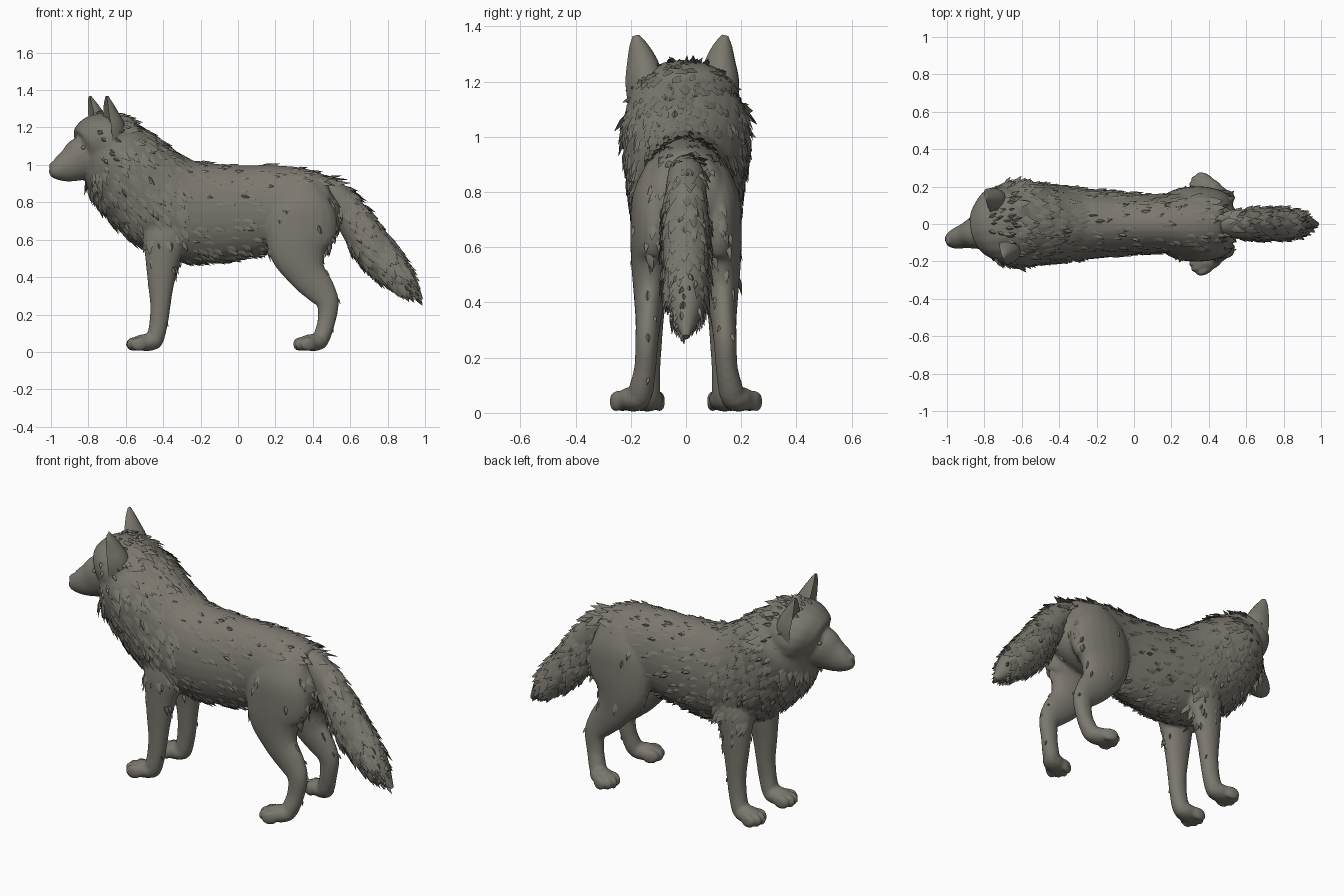
import bpy, bmesh, math, random
from mathutils import Vector, Matrix

random.seed(4)
if "Cube" in bpy.data.objects:
    bpy.data.objects.remove(bpy.data.objects["Cube"])

fur_grey = bpy.data.materials.new("fur_grey")
fur_grey.use_nodes = True
COLOUR = (0.2, 0.187, 0.158, 1)
fur_grey.diffuse_color = COLOUR
fur_grey.node_tree.nodes["Principled BSDF"].inputs["Base Color"].default_value = COLOUR


def finish(bm, name, angle=60):
    mesh = bpy.data.meshes.new(name)
    bm.to_mesh(mesh)
    bm.free()
    mesh.materials.append(fur_grey)
    obj = bpy.data.objects.new(name, mesh)
    bpy.context.collection.objects.link(obj)
    bpy.ops.object.select_all(action="DESELECT")
    obj.select_set(True)
    bpy.context.view_layer.objects.active = obj
    bpy.ops.object.shade_smooth_by_angle(angle=math.radians(angle))
    return obj


def spline(stations, steps=5):
    """Smooth the stations with a Catmull-Rom curve."""
    pts = [Vector(s) for s in stations]
    pts = [pts[0]] + pts + [pts[-1]]
    out = []
    for a, b, c, d in zip(pts, pts[1:], pts[2:], pts[3:]):
        for i in range(steps):
            t = i / steps
            out.append(b + (c - a) * t / 2 + (a * 2 - b * 5 + c * 4 - d) * t * t / 2
                       + (b * 3 - a - c * 3 + d) * t ** 3 / 2)
    return out + [pts[-1]]


def loft(bm, stations, place=Matrix(), flip=1, dent=0, sides=20):
    """Tube through (x, y, z, depth radius, side radius) stations."""
    pts = spline(stations)
    centres = [Vector((p[0], p[1] * flip, p[2])) for p in pts]
    rings = []
    for i, p in enumerate(pts):
        along = (centres[min(i + 1, len(pts) - 1)] - centres[max(i - 1, 0)]).normalized()
        side = (Vector((0, 1, 0)) - along * along.y).normalized()
        up = along.cross(side)
        ring = []
        for k in range(sides):
            a = math.tau * k / sides
            h = math.cos(a)
            if dent and h * up.x < 0:
                h *= -dent
            ring.append(bm.verts.new(place @ (centres[i] + up * h * p[3] + side * math.sin(a) * p[4])))
        rings.append(ring)
    faces = [bm.faces.new((r[k], r[(k + 1) % sides], q[(k + 1) % sides], q[k]))
             for r, q in zip(rings, rings[1:]) for k in range(sides)]
    faces += [bm.faces.new(rings[0]), bm.faces.new(rings[-1])]
    bmesh.ops.recalc_face_normals(bm, faces=faces)


def ball(bm, centre, size, place=Matrix()):
    shape = place @ Matrix.Translation(centre) @ Matrix.Diagonal((*size, 1))
    bmesh.ops.create_uvsphere(bm, u_segments=16, v_segments=10, radius=1, matrix=shape)


def paw(bm, x, y, turn):
    """Pad with four toes pointing toward -x."""
    place = Matrix.Translation((x, y, 0)) @ Matrix.Rotation(turn, 4, "Z")
    ball(bm, (0, 0, .05), (.085, .058, .046), place)
    for k in (-1.5, -.5, .5, 1.5):
        ball(bm, (-.075 + abs(k) * .02, k * .033, .042), (.046, .019, .039), place)


# Torso and neck
body_bm = bmesh.new()
loft(body_bm, [(.535, 0, .8, .05, .06), (.49, 0, .785, .16, .13), (.35, 0, .77, .215, .172),
               (.15, 0, .765, .235, .157), (0, 0, .748, .252, .165), (-.2, 0, .745, .27, .185),
               (-.36, 0, .78, .268, .2), (-.5, 0, .875, .257, .215), (-.6, 0, .98, .237, .23),
               (-.67, 0, 1.065, .2, .225), (-.73, 0, 1.12, .145, .18)], sides=28)

# Skull and muzzle, turned slightly to one side
head = Matrix.Translation((-.75, -.02, 0)) @ Matrix.Rotation(math.radians(16), 4, "Z")
loft(body_bm, [(.19, 0, 1.09, .1, .14), (.12, 0, 1.115, .145, .19), (.06, 0, 1.115, .165, .21),
               (0, 0, 1.105, .165, .2), (-.045, 0, 1.09, .145, .16), (-.075, 0, 1.075, .11, .115),
               (-.09, 0, 1.07, .07, .07)], head)
loft(body_bm, [(-.02, 0, 1.055, .11, .11), (-.09, 0, 1.03, .118, .092), (-.15, 0, 1, .094, .07),
               (-.2, 0, .983, .074, .058), (-.24, 0, .976, .05, .046), (-.262, 0, .982, .024, .026)], head)
ball(body_bm, (-.25, 0, 1), (.02, .026, .018), head)
for s in (-1, 1):
    ball(body_bm, (-.068, s * .07, 1.125), (.04, .035, .025), head)

# Legs and paws
for s in (-1, 1):
    loft(body_bm, [(.35, .08, .9, .09, .06), (.345, .105, .78, .172, .088), (.335, .115, .66, .195, .087),
                   (.325, .125, .54, .16, .074), (.368, .132, .42, .105, .057), (.44, .137, .33, .082, .046),
                   (.48, .142, .26, .06, .042), (.472, .148, .16, .048, .04),
                   (.445, .165, .07, .045, .045), (.43, .17, .03, .03, .03)], flip=s)
    paw(body_bm, .4, s * .19, -s * .4)
    loft(body_bm, [(-.38, .09, .78, .1, .06), (-.39, .115, .62, .12, .072), (-.405, .124, .48, .09, .063),
                   (-.412, .13, .36, .07, .052), (-.415, .133, .25, .055, .046), (-.425, .136, .15, .05, .043),
                   (-.445, .138, .06, .045, .045), (-.46, .14, .03, .03, .03)], flip=s)
    paw(body_bm, -.49, s * .14, -s * .1)

# Fuse into one smooth skin
body = finish(body_bm, "body")
remesh = body.modifiers.new("fuse", "REMESH")
remesh.mode = "VOXEL"
remesh.voxel_size = .01
remesh.use_smooth_shade = True
soften = body.modifiers.new("soften", "SMOOTH")
soften.factor = .5
soften.iterations = 5
evaluated = body.evaluated_get(bpy.context.evaluated_depsgraph_get())
skin = bpy.data.meshes.new_from_object(evaluated)
body.modifiers.clear()
body.data = skin

# Ears, hollowed toward the face
for s, label in ((-1, "ear_near"), (1, "ear_far")):
    bm = bmesh.new()
    loft(bm, [(.02, .13, 1.13, .1, .075), (.015, .14, 1.2, .095, .072), (.005, .148, 1.27, .07, .056),
              (0, .16, 1.33, .038, .034), (0, .168, 1.367, .012, .012)], head, s, dent=.2)
    finish(bm, label)

# Eyes
for s, label in ((-1, "eye_near"), (1, "eye_far")):
    bm = bmesh.new()
    ball(bm, (-.1, s * .076, 1.093), (.014, .014, .012), head)
    finish(bm, label)

# Tail
bm = bmesh.new()
loft(bm, [(.42, 0, .89, .05, .05), (.5, 0, .85, .075, .068), (.6, 0, .735, .092, .08),
          (.695, 0, .59, .102, .085), (.785, 0, .483, .098, .083), (.885, 0, .38, .074, .063),
          (.98, 0, .275, .012, .012)])
tail = finish(bm, "tail")


def tuft(bm, p, n, flow, length, width, lift):
    """One pointed lock of fur lying along the flow."""
    d = (flow - n * flow.dot(n)).normalized()
    side = n.cross(d)
    root, mid = p - n * .008, p + d * length * .45
    tip = p + d * length + n * lift
    left, right = mid + side * width - n * .006, mid - side * width - n * .006
    root, left, right, tip, ridge = [bm.verts.new(v) for v in
                                     (root, left, right, tip, mid + n * (lift * .4 + .004))]
    for tri in ((root, ridge, left), (root, right, ridge), (left, ridge, tip), (ridge, right, tip)):
        bm.faces.new(tri)


def body_fur(p, n):
    """Chance, flow and length of a tuft at a point of the body."""
    if p.x < -.83 or (p.x < -.77 and p.z > .98 and n.x < -.4):
        return 0, None, 0
    if p.z < .43:
        return (.1 if n.x > .5 and p.z > .12 else 0), Vector((.25, 0, -1)), .045
    if p.x < -.66 and p.z > 1:
        return .6, Vector((.8, 0, -.5)), .06
    if p.x < -.3 and p.z < .6 and abs(p.y) > .06:
        return (.6 if n.x > .4 else .12), Vector((.3, 0, -1)), .06
    if p.x < -.3:
        return .75, Vector((.55, 0, -.85 if n.z < .5 else -.2)), .1
    if p.z < .58 and p.x < .16:
        return .7, Vector((.8, 0, -.7)), .085
    if p.x > .15 and p.z < .9:
        return (.35 if n.x > .5 else .02), Vector((.2, 0, -1)), .075
    return .35, Vector((1, 0, -.25)), .09


def scatter(source, name, count, rule, lift):
    bm = bmesh.new()
    faces = source.data.polygons
    areas = [f.area for f in faces]
    for f in random.choices(faces, weights=areas, k=count):
        chance, flow, length = rule(f.center, f.normal)
        if random.random() < chance:
            size = length * random.uniform(.7, 1.2)
            flow = flow + Vector(random.uniform(-.2, .2) for _ in range(3))
            tuft(bm, f.center, f.normal, flow, size, size * .22, lift * random.uniform(.3, 1.2))
    finish(bm, name, 80)


# Fur locks
scatter(body, "body_fur", 2800, body_fur, .012)
scatter(tail, "tail_fur", 380,
        lambda p, n: (1 if .56 < p.x < .92 else .3, Vector((.62, 0, -.78)), .11 if p.x < .87 else .05), .016)
